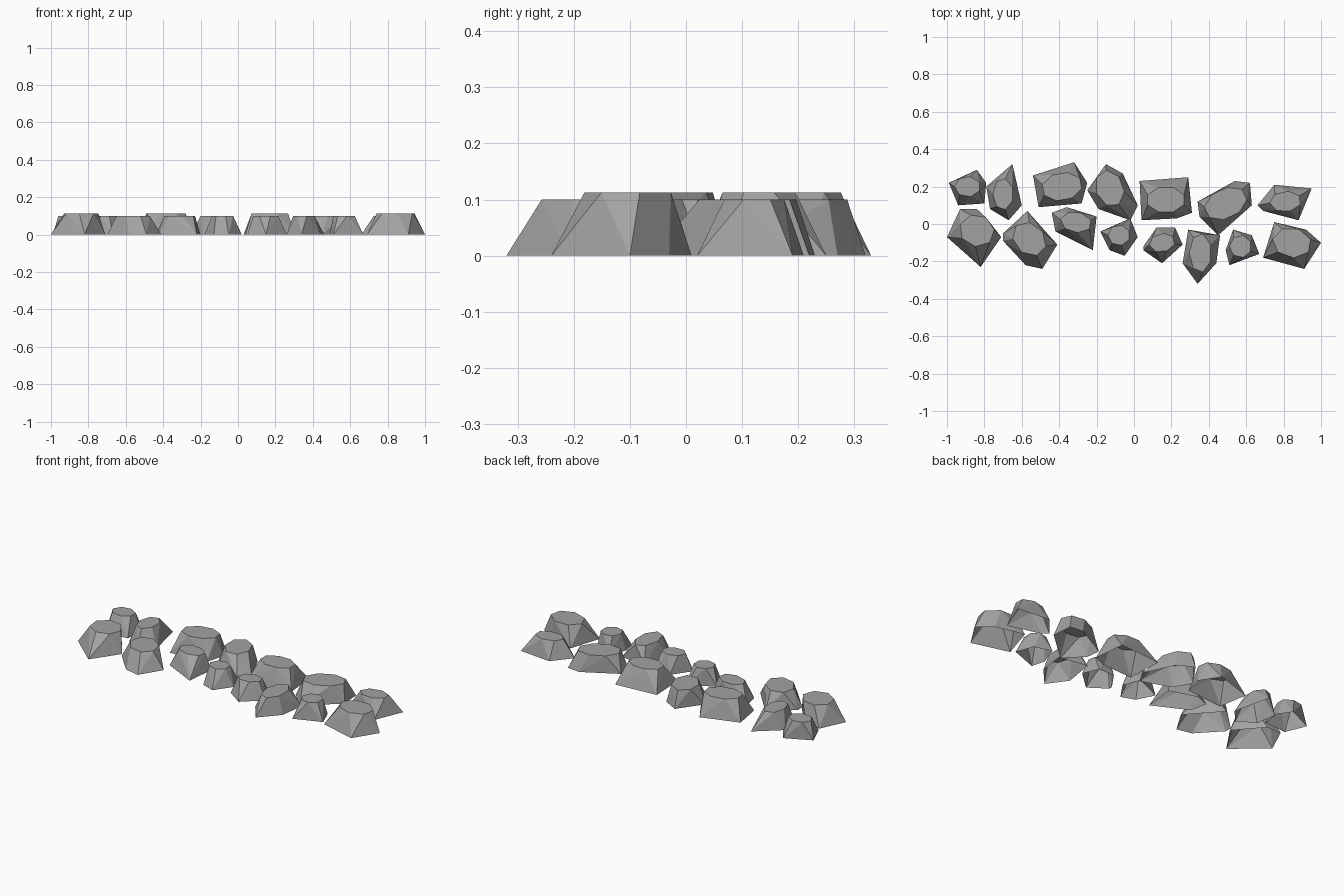
import bpy, bmesh, math

if "Cube" in bpy.data.objects:
    bpy.data.objects.remove(bpy.data.objects["Cube"])

# Stone material
grey = bpy.data.materials.new("stone grey")
grey.diffuse_color = (0.36, 0.36, 0.36, 1)
grey.use_nodes = True
grey.node_tree.nodes["Principled BSDF"].inputs["Base Color"].default_value = grey.diffuse_color


def rock(name, base, top, height=0.10, sides=7):
    """Faceted stone: ground outline hulled to a smaller flat oval top, open underneath.
    top = centre x, centre y, radius x, radius y, rotation in degrees"""
    cx, cy, rx, ry, rot = top
    c, s = math.cos(math.radians(rot)), math.sin(math.radians(rot))
    bm = bmesh.new()
    for x, y in base:
        bm.verts.new((x, y, 0))
    for i in range(sides):
        a = 2 * math.pi * (i + 0.5) / sides
        u, v = rx * math.cos(a), ry * math.sin(a)
        bm.verts.new((cx + u * c - v * s, cy + u * s + v * c, height))
    bmesh.ops.convex_hull(bm, input=bm.verts[:])
    bmesh.ops.recalc_face_normals(bm, faces=bm.faces[:])
    # open bottom
    under = [f for f in bm.faces if all(v.co.z < 0.001 for v in f.verts)]
    bmesh.ops.delete(bm, geom=under, context='FACES_ONLY')
    # merge the flat top into one face
    bmesh.ops.dissolve_limit(bm, angle_limit=math.radians(2),
                             verts=bm.verts[:], edges=bm.edges[:])
    mesh = bpy.data.meshes.new(name)
    bm.to_mesh(mesh)
    bm.free()
    mesh.materials.append(grey)
    bpy.context.collection.objects.link(bpy.data.objects.new(name, mesh))


TALL = 0.113

# Back row, left to right
rock("back_rock_1", [(-.99, .22), (-.84, .29), (-.79, .22), (-.80, .11), (-.94, .10)],
     (-.89, .20, .07, .055, 0))
rock("back_rock_2", [(-.79, .20), (-.65, .32), (-.60, .10), (-.67, .02), (-.77, .08)],
     (-.70, .16, .055, .085, 0))
rock("back_rock_3", [(-.54, .26), (-.32, .33), (-.25, .22), (-.28, .11), (-.51, .09)],
     (-.385, .20, .11, .075, 10), TALL, 8)
rock("back_rock_4", [(-.25, .18), (-.15, .32), (-.06, .27), (.02, .10), (-.02, .02), (-.19, .08)],
     (-.13, .19, .075, .10, 20))
rock("back_rock_5", [(.03, .23), (.29, .25), (.31, .06), (.23, .03), (.04, .02)],
     (.17, .13, .105, .07, 0), TALL, 8)
rock("back_rock_6", [(.34, .12), (.54, .23), (.62, .22), (.63, .10), (.45, -.06), (.35, .04)],
     (.49, .11, .12, .08, 25), 0.10, 8)
rock("back_rock_7", [(.66, .10), (.75, .21), (.95, .19), (.88, .02), (.69, .07)],
     (.81, .12, .085, .055, 5))

# Front row, left to right
rock("front_rock_1", [(-1, -.07), (-.93, .08), (-.84, .08), (-.71, -.07), (-.82, -.23)],
     (-.84, -.035, .095, .085, -20), TALL)
rock("front_rock_2", [(-.70, -.05), (-.57, .07), (-.41, -.11), (-.49, -.24), (-.58, -.22), (-.70, -.09)],
     (-.56, -.08, .10, .08, -45))
rock("front_rock_3", [(-.44, .06), (-.36, .09), (-.20, .04), (-.22, -.14), (-.42, -.04)],
     (-.31, .01, .085, .055, -10))
rock("front_rock_4", [(-.18, -.04), (-.02, .03), (.02, -.07), (-.05, -.17), (-.13, -.14)],
     (-.08, -.06, .06, .055, 0))
rock("front_rock_5", [(.05, -.12), (.12, -.02), (.22, -.02), (.26, -.11), (.15, -.21), (.05, -.14)],
     (.15, -.10, .07, .05, 10))
rock("front_rock_6", [(.29, -.03), (.46, -.06), (.44, -.21), (.34, -.32), (.26, -.21)],
     (.355, -.155, .06, .105, 0))
rock("front_rock_7", [(.49, -.14), (.53, -.03), (.63, -.06), (.67, -.16), (.51, -.22)],
     (.57, -.12, .06, .06, 0))
rock("front_rock_8", [(.69, -.18), (.75, .01), (.92, -.03), (1, -.10), (.91, -.24)],
     (.845, -.10, .105, .08, -10), TALL)
